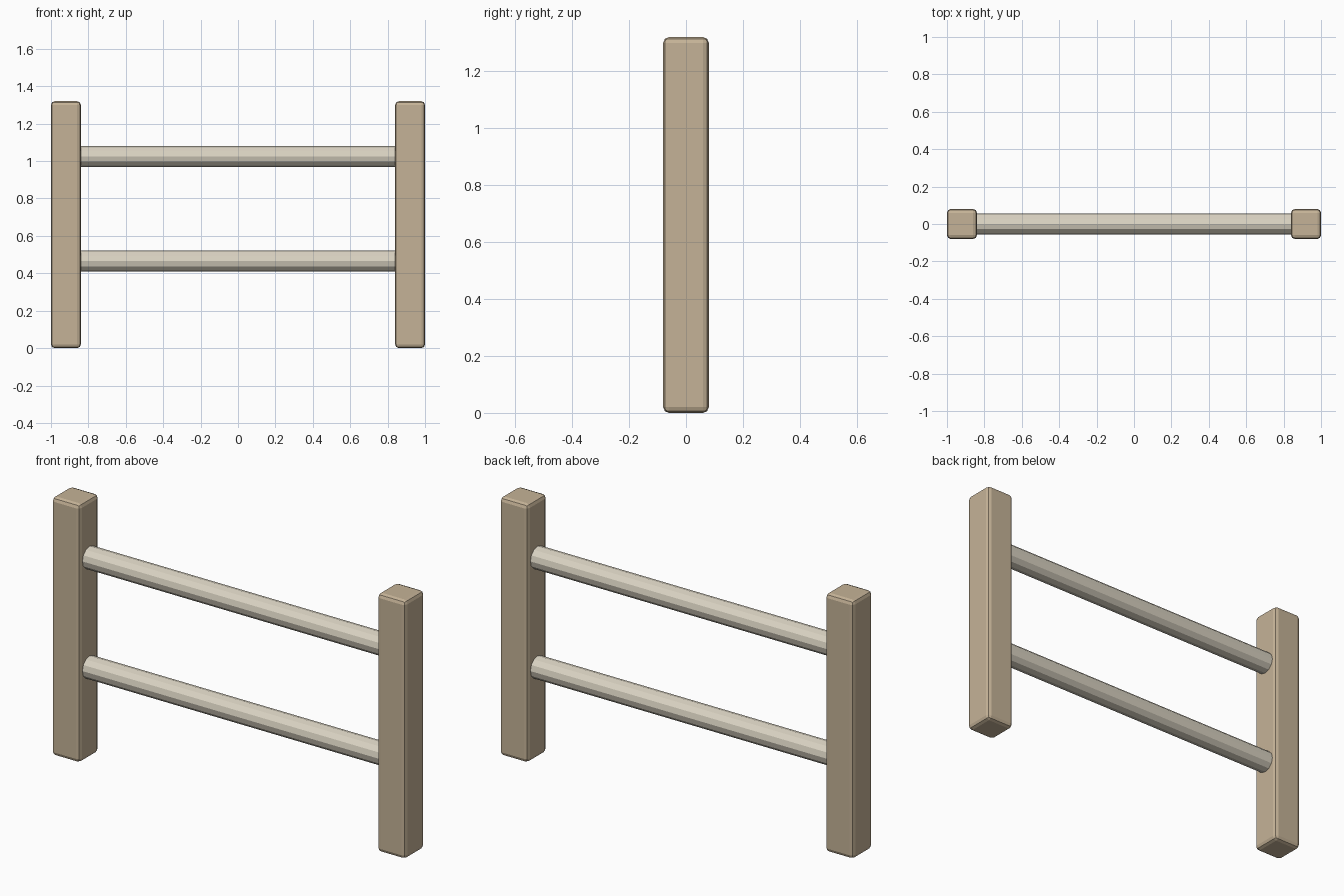
import bpy
from math import pi

cube = bpy.data.objects.get("Cube")
if cube:
    bpy.data.objects.remove(cube, do_unlink=True)


def make_material(name, colour):
    mat = bpy.data.materials.new(name)
    mat.use_nodes = True
    mat.diffuse_color = colour
    mat.node_tree.nodes["Principled BSDF"].inputs["Base Color"].default_value = colour
    return mat


tan_wood = make_material("tan wood", (0.56, 0.45, 0.31, 1))
pale_wood = make_material("pale wood", (0.70, 0.65, 0.54, 1))

HEIGHT, WIDTH, RADIUS = 1.32, 0.16, 0.056
POST_X = 1 - WIDTH / 2


def add_post(name, x):
    """Square upright with softened edges."""
    bpy.ops.mesh.primitive_cube_add(size=1, location=(x, 0, HEIGHT / 2))
    post = bpy.context.object
    post.name = name
    post.scale = (WIDTH, WIDTH, HEIGHT)
    bpy.ops.object.transform_apply(location=False, rotation=False, scale=True)
    bevel = post.modifiers.new("soft edges", "BEVEL")
    bevel.width = 0.02
    bevel.segments = 2
    post.data.materials.append(tan_wood)


def add_rail(name, z):
    """Faceted round bar whose ends sit inside the posts."""
    bpy.ops.mesh.primitive_cylinder_add(
        vertices=12, radius=RADIUS, depth=2 * POST_X,
        location=(0, 0, z), rotation=(0, pi / 2, 0))
    rail = bpy.context.object
    rail.name = name
    rail.data.materials.append(pale_wood)


# Uprights
add_post("left_post", POST_X)
add_post("right_post", -POST_X)

# Crossbars
add_rail("upper_rail", 1.025)
add_rail("lower_rail", 0.465)
